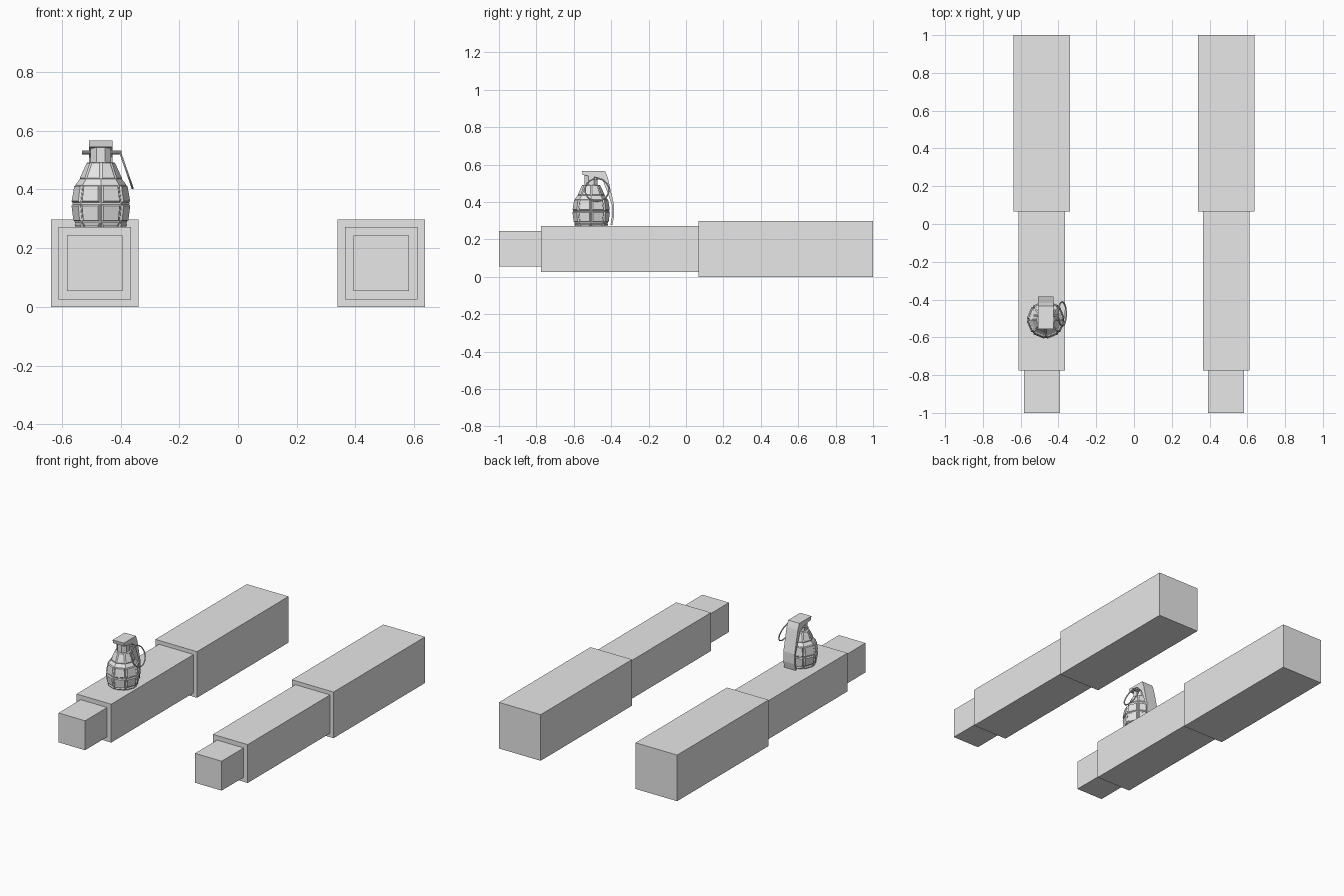
import bpy, bmesh, math
from mathutils import Matrix, Vector

if "Cube" in bpy.data.objects:
    bpy.data.objects.remove(bpy.data.objects["Cube"])

grey = bpy.data.materials.new("plain grey")
grey.diffuse_color = (0.8, 0.8, 0.8, 1)
grey.use_nodes = True
grey.node_tree.nodes["Principled BSDF"].inputs["Base Color"].default_value = grey.diffuse_color
GX, GY = -0.467, -0.507      # grenade axis


def finish(bm, name):
    bmesh.ops.recalc_face_normals(bm, faces=bm.faces)
    me = bpy.data.meshes.new(name)
    bm.to_mesh(me)
    bm.free()
    me.materials.append(grey)
    ob = bpy.data.objects.new(name, me)
    bpy.context.collection.objects.link(ob)
    return ob


def box(name, lo, hi):
    bm = bmesh.new()
    bmesh.ops.create_cube(bm, size=1)
    for v in bm.verts:
        v.co = Vector([lo[i] if v.co[i] < 0 else hi[i] for i in range(3)])
    return finish(bm, name)


def lathe(profile, sides, offset=0.0):
    """Closed turned shape around the grenade axis; returns bmesh and face rows."""
    bm = bmesh.new()
    rings = []
    for r, z in profile:
        rings.append([bm.verts.new((GX + r * math.cos(offset + math.tau * i / sides),
                                    GY + r * math.sin(offset + math.tau * i / sides), z))
                      for i in range(sides)])
    rows = []
    for a, b in zip(rings, rings[1:]):
        rows.append([bm.faces.new((a[i], a[(i + 1) % sides], b[(i + 1) % sides], b[i]))
                     for i in range(sides)])
    bm.faces.new(rings[0])
    bm.faces.new(rings[-1])
    return bm, rows


def cylinder(name, p, q, r, sides):
    p, q = Vector(p), Vector(q)
    bm = bmesh.new()
    turn = (q - p).to_track_quat('Z', 'Y').to_matrix().to_4x4()
    bmesh.ops.create_cone(bm, cap_ends=True, segments=sides, radius1=r, radius2=r,
                          depth=(q - p).length, matrix=Matrix.Translation((p + q) / 2) @ turn)
    return finish(bm, name)


# Two arms, each of three stepped blocks
for side, s in (("left", -1), ("right", 1)):
    cx = s * 0.488
    for part, half, y0, y1 in (("upper_arm", 0.149, 0.066, 1.0),
                               ("forearm", 0.124, -0.775, 0.066),
                               ("hand", 0.095, -1.0, -0.775)):
        box(f"{side}_{part}", (cx - half, y0, 0.149 - half), (cx + half, y1, 0.149 + half))

# Grenade body with raised, bevelled cells
bm, rows = lathe([(0.045, 0.215), (0.065, 0.235), (0.089, 0.289), (0.097, 0.352),
                  (0.086, 0.417), (0.072, 0.435), (0.046, 0.492)], 8)
cells = [f for i in (1, 2, 3) for f in rows[i]]
bmesh.ops.recalc_face_normals(bm, faces=bm.faces)
bmesh.ops.inset_individual(bm, faces=cells, thickness=0.003, depth=0.0, use_even_offset=True)
bmesh.ops.inset_individual(bm, faces=cells, thickness=0.004, depth=0.007, use_even_offset=True)
bmesh.ops.inset_individual(bm, faces=rows[5], thickness=0.004, depth=0.003, use_even_offset=True)
finish(bm, "grenade_body")

# Neck
bm, rows = lathe([(0.038, 0.488), (0.038, 0.548)], 8, math.pi / 8)
finish(bm, "grenade_neck")

# Cap and safety lever cut from one side profile (y, z)
outline = [(-0.556, 0.567), (-0.433, 0.567), (-0.418, 0.53), (-0.385, 0.385),
           (-0.385, 0.32), (-0.394, 0.277), (-0.404, 0.277), (-0.396, 0.32),
           (-0.396, 0.385), (-0.442, 0.51), (-0.472, 0.53), (-0.552, 0.545)]
bm = bmesh.new()
face = bm.faces.new([bm.verts.new((GX - 0.04, y, z)) for y, z in outline])
ext = bmesh.ops.extrude_face_region(bm, geom=[face])
bmesh.ops.translate(bm, vec=(0.08, 0, 0),
                    verts=[g for g in ext["geom"] if isinstance(g, bmesh.types.BMVert)])
finish(bm, "safety_lever")

# Pin through the neck
cylinder("pin", (-0.532, -0.485, 0.526), (-0.396, -0.485, 0.526), 0.006, 8)

# Pull ring hanging from the pin
bpy.ops.mesh.primitive_torus_add(major_radius=0.064, minor_radius=0.004,
                                 major_segments=20, minor_segments=6,
                                 location=(-0.38, -0.476, 0.465),
                                 rotation=(0, math.radians(70.8), 0))
ring = bpy.context.object
ring.name = "pull_ring"
ring.data.materials.append(grey)
